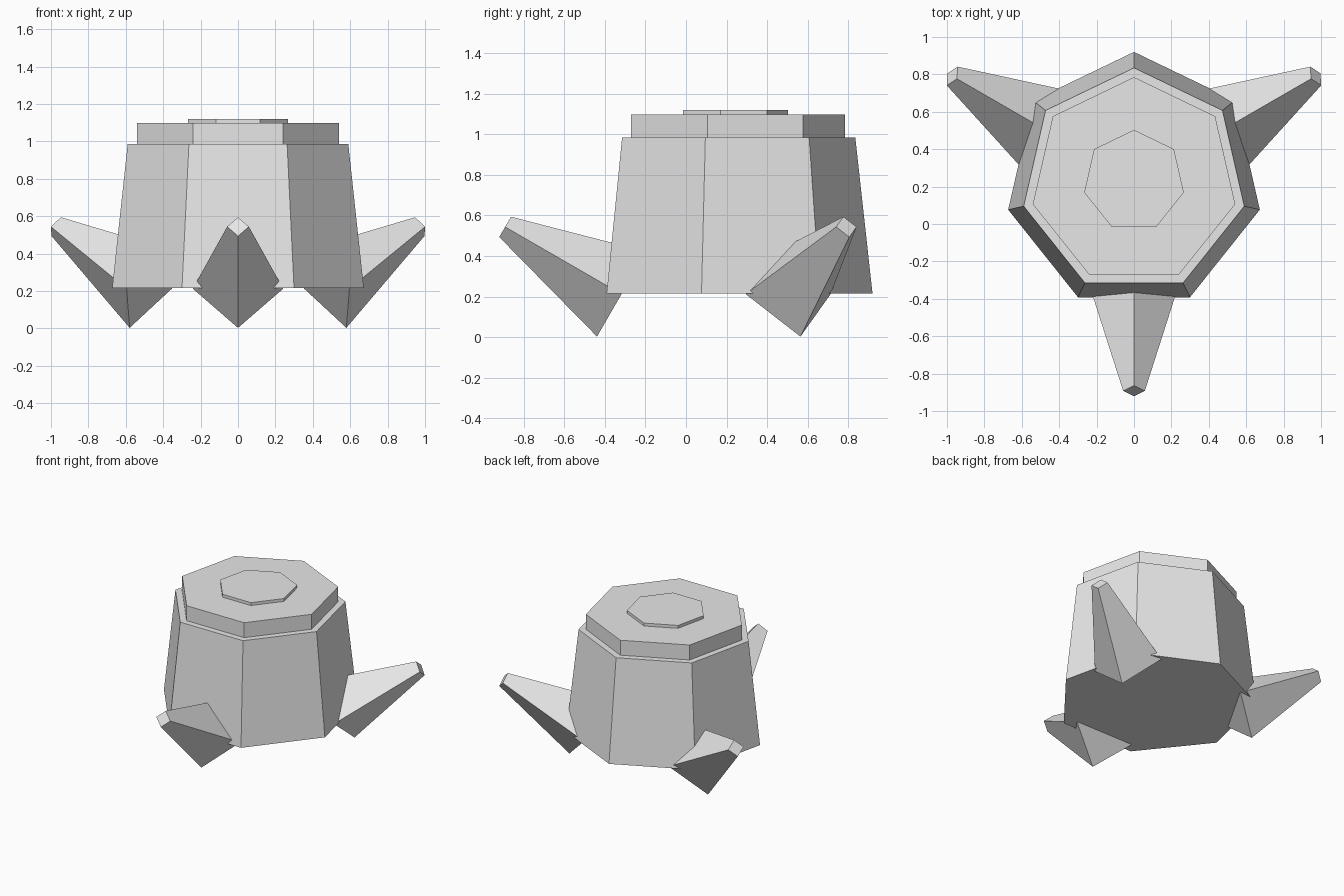
import bpy
from math import radians, sin, cos

if "Cube" in bpy.data.objects:
    bpy.data.objects.remove(bpy.data.objects["Cube"], do_unlink=True)

CENTRE_Y = 0.23

grey = bpy.data.materials.new("plain_grey")
grey.use_nodes = True
grey.diffuse_color = (0.8, 0.8, 0.8, 1)
grey.node_tree.nodes["Principled BSDF"].inputs["Base Color"].default_value = (0.8, 0.8, 0.8, 1)


def tapered(name, sides, r_low, r_high, depth, location, rotation=(0, 0, 0)):
    """Flat-shaded tapered prism centred on location."""
    bpy.ops.mesh.primitive_cone_add(vertices=sides, radius1=r_low, radius2=r_high,
                                    depth=depth, location=location, rotation=rotation)
    obj = bpy.context.object
    obj.name = name
    obj.data.materials.append(grey)
    return obj


def tier(name, r_low, r_high, z_low, z_high):
    """Seven-sided layer of the stump."""
    return tapered(name, 7, r_low, r_high, z_high - z_low,
                   (0, CENTRE_Y, (z_low + z_high) / 2))


# Stump trunk with two stacked rings on top
tier("trunk", 0.69, 0.605, 0.215, 0.985)
tier("top_slab", 0.555, 0.555, 0.985, 1.098)
tier("top_ring", 0.273, 0.273, 1.098, 1.12)

# Three square roots, tilted upwards and spread evenly
for name, turn in (("front_root", 0), ("left_root", 120), ("right_root", 240)):
    a = radians(turn)
    tapered(name, 4, 0.242, 0.058, 0.663,
            (0.835 * sin(a), CENTRE_Y - 0.835 * cos(a), 0.378),
            (radians(60), 0, a))
